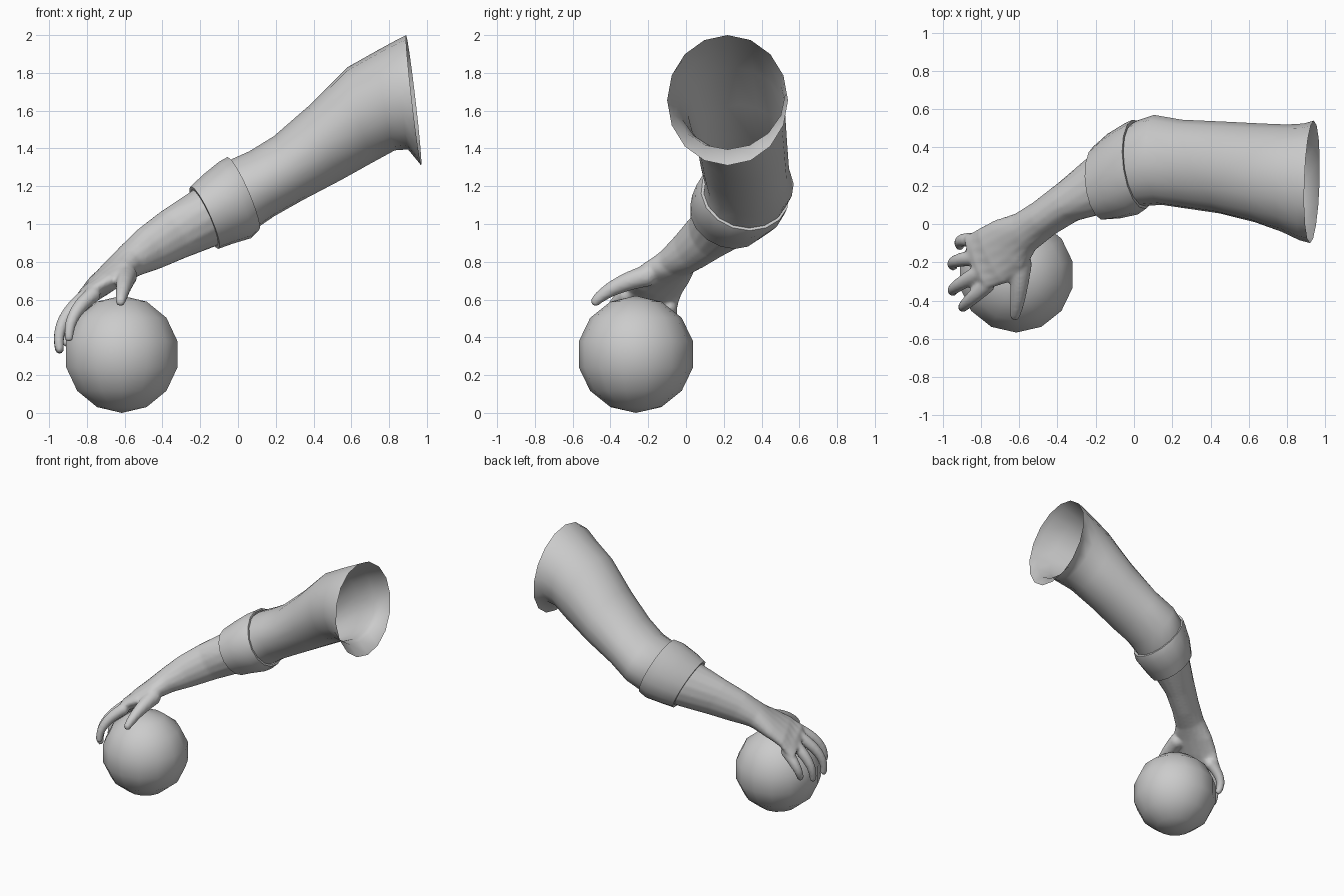
import bpy, bmesh
from math import sin, cos, tau
from mathutils import Vector, Matrix

if "Cube" in bpy.data.objects:
    bpy.data.objects.remove(bpy.data.objects["Cube"])


def ring(top, bot, front, back, lean=0.2, tilt=0.0, s=1.0, n=16):
    """Elliptic section: top/bot are (x, z), front/back are (x, y)."""
    c = Vector(((top[0] + bot[0]) / 2, (front[1] + back[1]) / 2, (top[1] + bot[1]) / 2))
    ux = (top[0] - bot[0]) / 2
    u = Vector((ux, ux * lean, (top[1] - bot[1]) / 2))
    v = Vector(((back[0] - front[0]) / 2, (back[1] - front[1]) / 2, tilt))
    return [c + s * (u * cos(tau * i / n) + v * sin(tau * i / n)) for i in range(n)]


def loft(bm, rings, caps=False):
    loops = [[bm.verts.new(p) for p in r] for r in rings]
    n = len(loops[0])
    faces = []
    for a, b in zip(loops, loops[1:]):
        for i in range(n):
            j = (i + 1) % n
            faces.append(bm.faces.new((a[i], a[j], b[j], b[i])))
    if caps:
        faces.append(bm.faces.new(loops[0]))
        faces.append(bm.faces.new(loops[-1]))
    bmesh.ops.recalc_face_normals(bm, faces=faces)


def make(name, bm):
    me = bpy.data.meshes.new(name)
    bm.to_mesh(me)
    bm.free()
    me.polygons.foreach_set("use_smooth", [True] * len(me.polygons))
    ob = bpy.data.objects.new(name, me)
    bpy.context.collection.objects.link(ob)
    return ob


def digit(bm, pts, r0, r1, steps=24):
    """Chain of overlapping balls along a quadratic path through three points."""
    a, m, b = (Vector(p) for p in pts)
    k = 2 * m - (a + b) / 2
    for i in range(steps + 1):
        t = i / steps
        p = a * (1 - t) ** 2 + k * 2 * t * (1 - t) + b * t * t
        bmesh.ops.create_uvsphere(bm, u_segments=12, v_segments=8,
                                  radius=r0 + (r1 - r0) * t, matrix=Matrix.Translation(p))


# ball
bm = bmesh.new()
bmesh.ops.create_uvsphere(bm, u_segments=14, v_segments=7, radius=0.31,
                          matrix=Matrix.Translation((-0.615, -0.265, 0.31)))
make("ball", bm)

# sleeve, open at the shoulder
bm = bmesh.new()
loft(bm, [
    ring((.89, 2.0), (.97, 1.31), (.90, -.10), (.92, .54), 0),
    ring((.85, 1.98), (.90, 1.395), (.86, -.085), (.88, .525), 0),
    ring((.74, 1.92), (.83, 1.39), (.76, -.04), (.79, .52), 0),
    ring((.58, 1.83), (.72, 1.33), (.62, .01), (.66, .525)),
    ring((.38, 1.63), (.54, 1.23), (.44, .055), (.46, .535)),
    ring((.19, 1.465), (.34, 1.125), (.27, .08), (.24, .545)),
    ring((.06, 1.385), (.19, 1.04), (.15, .10), (.11, .57), .3),
    ring((-.03, 1.345), (.11, .985), (.06, .095), (.01, .54), .3),
    ring((-.08, 1.30), (.06, .96), (.03, .09), (-.05, .50), .4),
])
make("sleeve", bm)

# rolled cuff
bm = bmesh.new()
edge = ((-.055, 1.355), (.11, .965), (.06, .08), (-.01, .545), .3)
end = ((-.25, 1.20), (-.105, .868), (-.15, .025), (-.22, .405), .6)
loft(bm, [
    ring(*edge, s=.93),
    ring(*edge),
    ring((-.10, 1.33), (.07, .925), (.0, .05), (-.07, .525), .4),
    ring((-.18, 1.265), (-.03, .895), (-.08, .03), (-.15, .47), .5),
    ring(*end),
    ring(*end, s=.90),
])
cuff = make("cuff", bm)
bpy.context.view_layer.objects.active = cuff
cuff.select_set(True)
bpy.ops.object.shade_smooth_by_angle(angle=0.9)

# forearm and palm
bm = bmesh.new()
loft(bm, [
    ring((-.13, 1.23), (-.02, .95), (-.06, .12), (-.12, .42), .6),
    ring((-.23, 1.185), (-.11, .885), (-.14, .06), (-.21, .38), .6),
    ring((-.40, 1.07), (-.28, .82), (-.28, .02), (-.38, .22), .6),
    ring((-.52, .975), (-.42, .762), (-.40, -.055), (-.51, .115), .6),
    ring((-.61, .885), (-.53, .725), (-.50, -.14), (-.60, .055), .6),
    ring((-.69, .80), (-.61, .68), (-.55, -.23), (-.71, .02), .4, -.03),
    ring((-.77, .725), (-.70, .62), (-.65, -.31), (-.79, -.02), .2, -.035),
    ring((-.835, .655), (-.765, .58), (-.75, -.34), (-.83, -.04), .0, -.045),
    ring((-.865, .60), (-.82, .56), (-.78, -.32), (-.86, -.06), .0, -.045),
], caps=True)

# fingers: knuckle, middle, tip
for pts in [
    [(-.77, -.32, .625), (-.865, -.405, .52), (-.895, -.437, .40)],
    [(-.81, -.255, .61), (-.925, -.325, .48), (-.945, -.352, .34)],
    [(-.83, -.175, .58), (-.93, -.195, .46), (-.945, -.22, .335)],
    [(-.81, -.09, .56), (-.895, -.085, .465), (-.91, -.115, .375)],
]:
    digit(bm, pts, .044, .025)
# thumb
digit(bm, [(-.59, -.21, .725), (-.605, -.37, .668), (-.622, -.478, .592)], .058, .028)

hand = make("forearm_and_hand", bm)
m = hand.modifiers.new("blend", 'REMESH')
m.mode = 'VOXEL'
m.voxel_size = 0.011
m.use_smooth_shade = True
m = hand.modifiers.new("soften", 'SMOOTH')
m.factor = 0.5
m.iterations = 5
